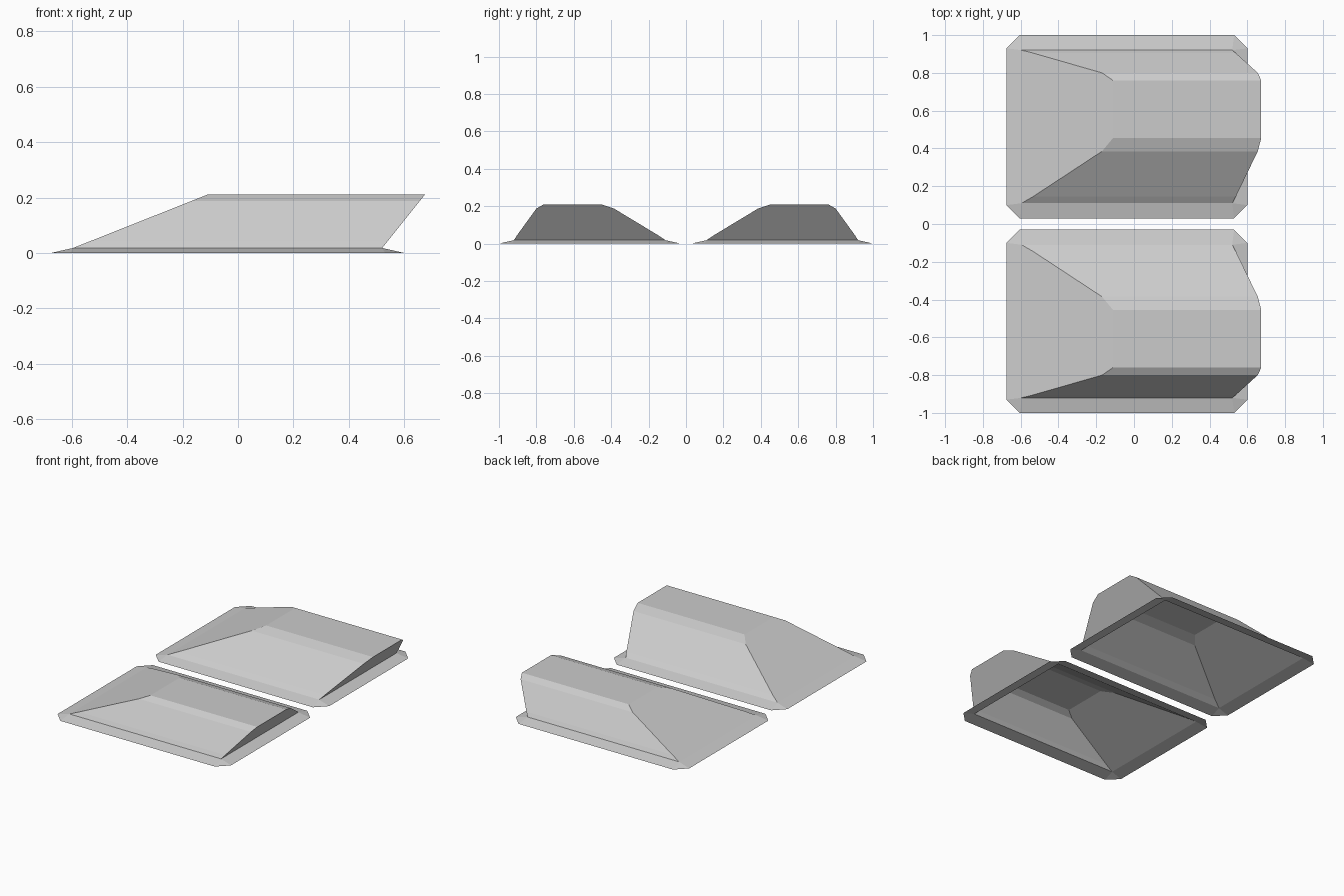
import bpy, bmesh

if "Cube" in bpy.data.objects:
    bpy.data.objects.remove(bpy.data.objects["Cube"])

# Cross-section of one scoop (y, z), from inner foot over the roof to outer foot
PROFILE = [(0.11, 0.018), (0.145, 0.042), (0.385, 0.187), (0.455, 0.21),
           (0.76, 0.21), (0.80, 0.187), (0.905, 0.042), (0.92, 0.018)]


def ramp_x(z):
    return -0.595 + (z - 0.018) * 2.52


def rear_x(z):
    return 0.52 + (z - 0.018) * 0.80


def make_part(name, build):
    bm = bmesh.new()
    build(bm)
    bmesh.ops.recalc_face_normals(bm, faces=bm.faces)
    # open shells: make sure the outside faces up
    if sum(f.normal.z * f.calc_area() for f in bm.faces) < 0:
        bmesh.ops.reverse_faces(bm, faces=bm.faces)
    mesh = bpy.data.meshes.new(name)
    bm.to_mesh(mesh)
    bm.free()
    obj = bpy.data.objects.new(name, mesh)
    bpy.context.collection.objects.link(obj)
    # left and right scoops
    mirror = obj.modifiers.new("mirror", 'MIRROR')
    mirror.use_axis = (False, True, False)
    mirror.use_mirror_merge = False
    return obj


# Hollow hood: profile swept between the sloped ramp and the overhanging rear
def hood(bm):
    front = [bm.verts.new((ramp_x(z), y, z)) for y, z in PROFILE]
    rear = [bm.verts.new((rear_x(z), y, z)) for y, z in PROFILE]
    for i in range(len(PROFILE) - 1):
        bm.faces.new((front[i], front[i + 1], rear[i + 1], rear[i]))
    bm.faces.new(front)
    bm.faces.new(rear)


# Flange: chamfered outer rim sloping up to the rectangular foot of the hood
def flange(bm):
    x0, x1, y0, y1, c = -0.675, 0.60, 0.03, 1.0, 0.07
    outer = [bm.verts.new((x, y, 0)) for x, y in (
        (x0, y0 + c), (x0 + c, y0), (x1 - c, y0), (x1, y0 + c),
        (x1, y1 - c), (x1 - c, y1), (x0 + c, y1), (x0, y1 - c))]
    inner = [bm.verts.new((x, y, 0.018)) for x, y in (
        (-0.595, 0.11), (0.52, 0.11), (0.52, 0.92), (-0.595, 0.92))]
    for i in range(4):
        a, b, nxt = outer[2 * i], outer[2 * i + 1], outer[(2 * i + 2) % 8]
        bm.faces.new((a, b, inner[i]))
        bm.faces.new((b, nxt, inner[(i + 1) % 4], inner[i]))


make_part("scoop_hood", hood)
make_part("mounting_flange", flange)
